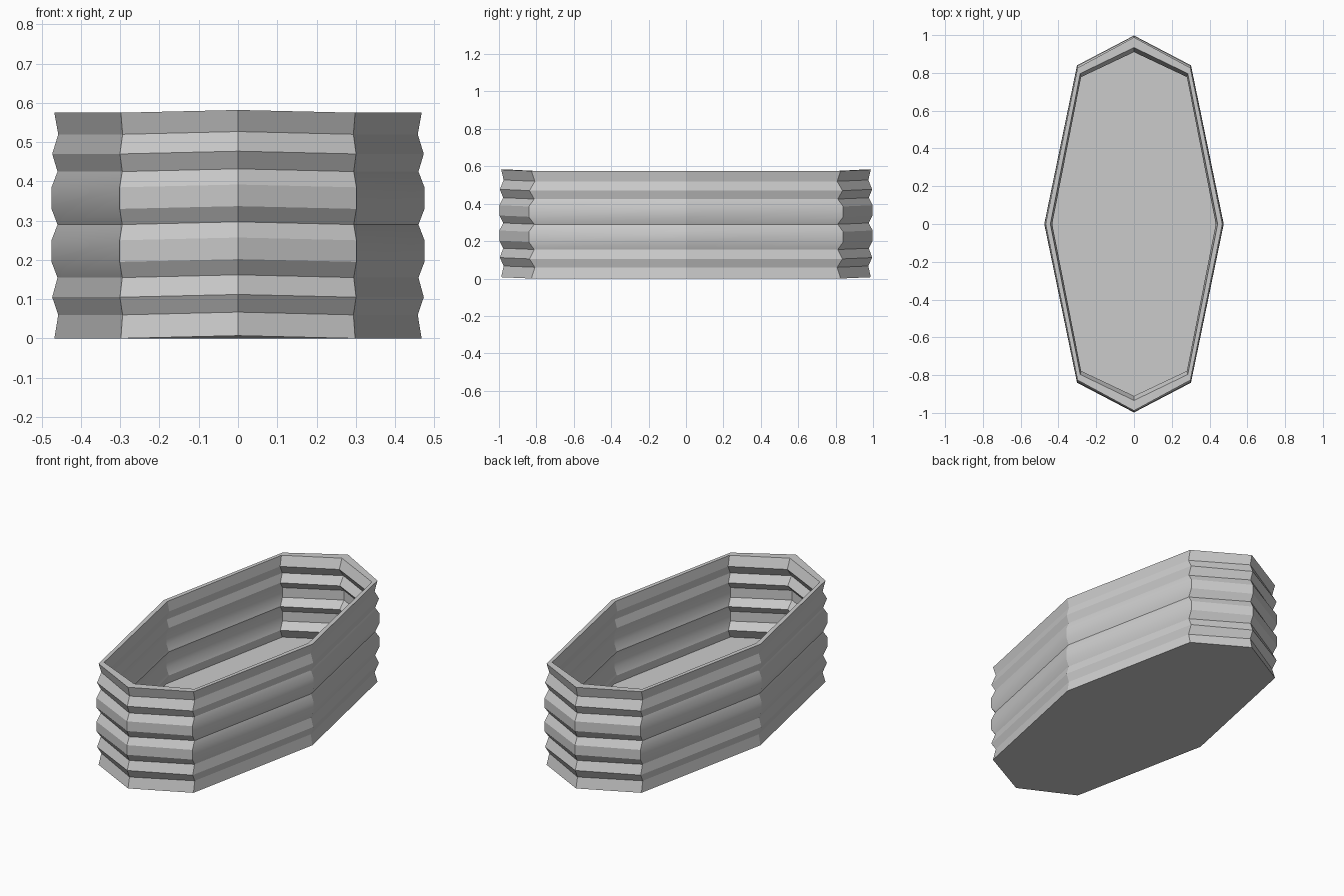
import bpy, bmesh, math

old = bpy.data.objects.get("Cube")
if old:
    bpy.data.objects.remove(old, do_unlink=True)

grey = bpy.data.materials.new("plain grey")
colour = (0.6, 0.6, 0.6, 1)
grey.diffuse_color = colour
grey.use_nodes = True
grey.node_tree.nodes["Principled BSDF"].inputs["Base Color"].default_value = colour

# Wall profile from bottom to top: height, bulge (-1 groove, +1 ridge)
PROFILE = [(0, 0.1), (0.06, -1), (0.105, 0.7), (0.155, -0.8), (0.195, 0.9), (0.25, 0.9),
           (0.29, -0.8), (0.33, 0.9), (0.385, 0.9), (0.425, -0.8), (0.47, 0.7),
           (0.52, -1), (0.575, 0.1)]
FLOOR_LEVEL = 2


def ring(bm, z, bulge, inner=False):
    """Eight-sided outline with pointed ends."""
    side = 0.467 + 0.009 * bulge - 0.025 * inner
    corner_x = 0.298 + 0.004 * bulge - 0.014 * inner
    corner_y = 0.825 + 0.017 * bulge - 0.03 * inner
    tip = 0.987 + (0.022 if inner else 0.012) * bulge - 0.055 * inner
    quarter = [(side, 0), (corner_x, corner_y), (0, tip), (-corner_x, corner_y)]
    points = quarter + [(-x, -y) for x, y in quarter]
    return [bm.verts.new((x, y, z + (0.007 if x == 0 else 0))) for x, y in points]


def bridge(bm, a, b):
    for i in range(8):
        j = (i + 1) % 8
        bm.faces.new((a[i], a[j], b[j], b[i]))


# Ribbed outer wall, flat rim, matching inner wall and raised floor
bm = bmesh.new()
rings = [ring(bm, z, bulge) for z, bulge in PROFILE]
rings += [ring(bm, z, bulge, True) for z, bulge in reversed(PROFILE[FLOOR_LEVEL:])]
for lower, upper in zip(rings, rings[1:]):
    bridge(bm, lower, upper)
bm.faces.new(list(reversed(rings[0])))
bm.faces.new(rings[-1])
bmesh.ops.recalc_face_normals(bm, faces=bm.faces)

mesh = bpy.data.meshes.new("ribbed_planter")
bm.to_mesh(mesh)
bm.free()
mesh.materials.append(grey)
planter = bpy.data.objects.new("ribbed_planter", mesh)
bpy.context.collection.objects.link(planter)

# Soft ribs with crisp corners
bpy.ops.object.select_all(action="DESELECT")
planter.select_set(True)
bpy.context.view_layer.objects.active = planter
bpy.ops.object.shade_smooth_by_angle(angle=math.radians(20))
